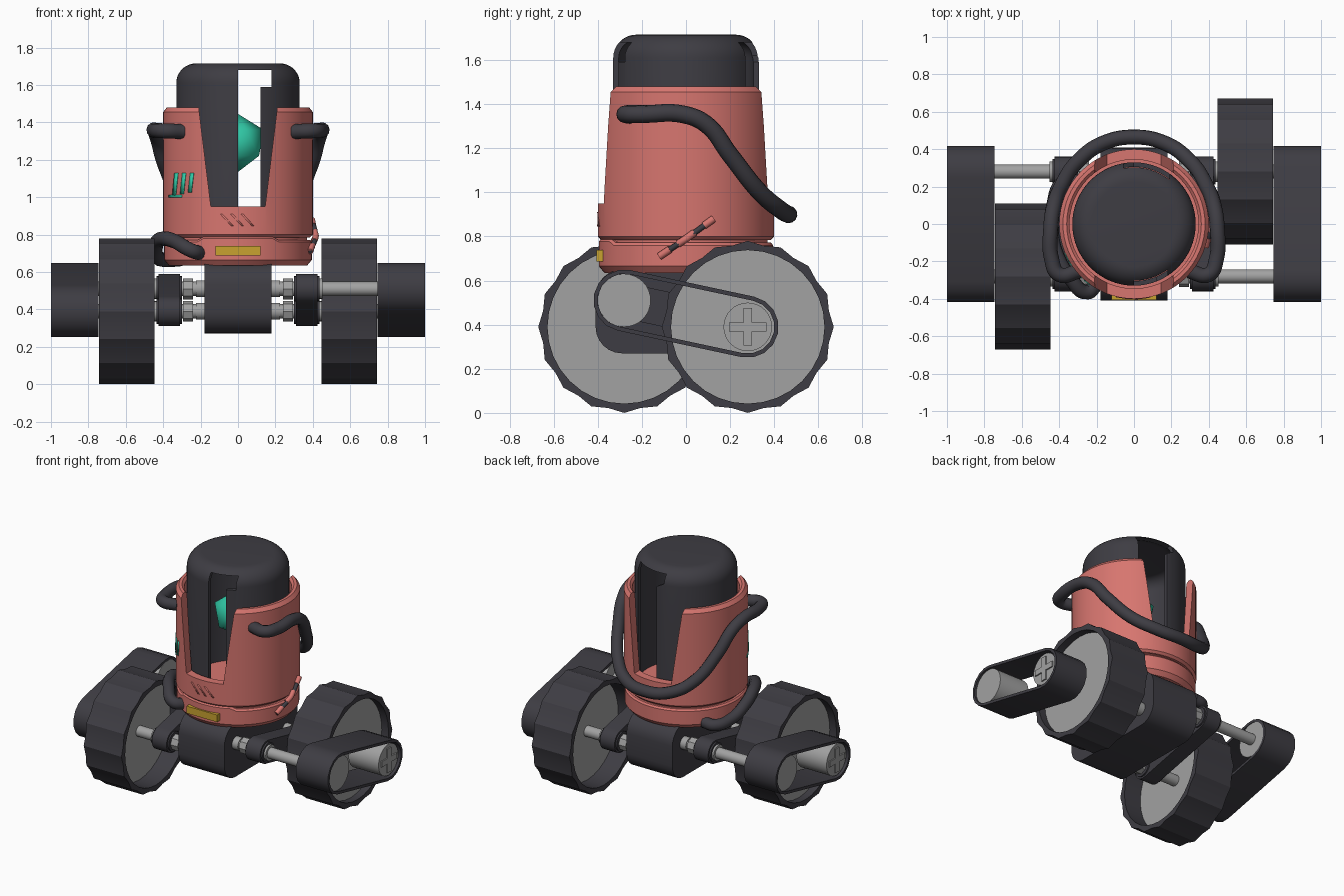
import bpy, bmesh, math
from mathutils import Vector

if "Cube" in bpy.data.objects:
    bpy.data.objects.remove(bpy.data.objects["Cube"])

def mat(name, c):
    m = bpy.data.materials.new(name)
    m.diffuse_color = (*c, 1)
    m.use_nodes = True
    m.node_tree.nodes["Principled BSDF"].inputs["Base Color"].default_value = m.diffuse_color
    return m

RED = mat("coral_red", (0.68, 0.18, 0.16))
DARK = mat("charcoal", (0.048, 0.046, 0.056))
GREY = mat("steel_grey", (0.36, 0.36, 0.36))
GREEN = mat("teal_green", (0.03, 0.58, 0.38))
YELLOW = mat("amber_yellow", (0.58, 0.36, 0.03))

def finish(name, bm, m, angle=32):
    bmesh.ops.recalc_face_normals(bm, faces=bm.faces)
    me = bpy.data.meshes.new(name)
    bm.to_mesh(me)
    bm.free()
    ob = bpy.data.objects.new(name, me)
    bpy.context.collection.objects.link(ob)
    me.materials.append(m)
    smooth(ob, angle)
    return ob

def smooth(ob, angle=32):
    bpy.ops.object.select_all(action='DESELECT')
    ob.select_set(True)
    bpy.context.view_layer.objects.active = ob
    bpy.ops.object.shade_smooth_by_angle(angle=math.radians(angle))

def prism(name, outer, a, b, m, inner=None, place=lambda u, v, w: (w, u, v), angle=32):
    """Extrude a (u, v) profile from w=a to w=b, with an optional matching hole."""
    bm = bmesh.new()
    n = len(outer)
    loops = [[[bm.verts.new(place(u, v, w)) for u, v in prof] for w in (a, b)]
             for prof in ([outer, inner] if inner else [outer])]
    for lo, hi in loops:
        for i in range(n):
            j = (i + 1) % n
            bm.faces.new((lo[i], lo[j], hi[j], hi[i]))
    for k in (0, 1):
        if inner:
            for i in range(n):
                j = (i + 1) % n
                bm.faces.new((loops[0][k][i], loops[0][k][j], loops[1][k][j], loops[1][k][i]))
        else:
            bm.faces.new(loops[0][k])
    return finish(name, bm, m, angle)

def lathe(name, prof, m, closed=True, steps=64):
    bm = bmesh.new()
    vs = [bm.verts.new((r, 0, z)) for r, z in prof]
    es = [bm.edges.new((vs[i], vs[i + 1])) for i in range(len(vs) - 1)]
    if closed:
        es.append(bm.edges.new((vs[-1], vs[0])))
    bmesh.ops.spin(bm, geom=vs + es, cent=(0, 0, 0), axis=(0, 0, 1), angle=math.tau, steps=steps)
    bmesh.ops.remove_doubles(bm, verts=bm.verts, dist=1e-4)
    return finish(name, bm, m)

def cut(ob, cutters):
    for c in cutters:
        md = ob.modifiers.new("cut", 'BOOLEAN')
        md.operation, md.solver, md.object = 'DIFFERENCE', 'EXACT', c
    dg = bpy.context.evaluated_depsgraph_get()
    me = bpy.data.meshes.new_from_object(ob.evaluated_get(dg))
    ob.modifiers.clear()
    ob.data = me
    for c in cutters:
        bpy.data.objects.remove(c)
    smooth(ob)

def along_y(u, v, w):
    return (u, w, v)

def circle(cy, cz, r, n=32):
    return [(cy + r * math.cos(math.tau * i / n), cz + r * math.sin(math.tau * i / n)) for i in range(n)]

def capsule(a, b, r, n=12):
    t = math.atan2(b[1] - a[1], b[0] - a[0])
    out = []
    for c, start in ((a, math.pi / 2), (b, -math.pi / 2)):
        for i in range(n + 1):
            k = t + start + math.pi * i / n
            out.append((c[0] + r * math.cos(k), c[1] + r * math.sin(k)))
    return out

def tube(name, pts, r, m):
    cu = bpy.data.curves.new(name, 'CURVE')
    cu.dimensions, cu.bevel_depth, cu.bevel_resolution = '3D', r, 4
    cu.use_fill_caps, cu.resolution_u = True, 8
    sp = cu.splines.new('BEZIER')
    sp.bezier_points.add(len(pts) - 1)
    for p, co in zip(sp.bezier_points, pts):
        p.co = co
        p.handle_left_type = p.handle_right_type = 'AUTO'
    cu.materials.append(m)
    ob = bpy.data.objects.new(name, cu)
    bpy.context.collection.objects.link(ob)

def patch(name, x0, x1, z0, z1, r, m, lean=0.0, n=6):
    """Thin plate wrapped on the front of the round body."""
    bm = bmesh.new()
    rows = []
    for z, s in ((z0, 0), (z1, lean)):
        xs = [x0 + s + (x1 - x0) * i / n for i in range(n + 1)]
        rows.append([bm.verts.new((x, -math.sqrt(r * r - x * x), z)) for x in xs])
    for i in range(n):
        bm.faces.new((rows[0][i], rows[0][i + 1], rows[1][i + 1], rows[1][i]))
    ob = finish(name, bm, m)
    ob.modifiers.new("thick", 'SOLIDIFY').thickness = 0.006
    ob.modifiers["thick"].offset = 0

# Outer body shell with tapering slots front and back
shell = lathe("body_shell", [(0.385, 0.785), (0.40, 0.80), (0.40, 1.455), (0.38, 1.48),
                             (0.36, 1.48), (0.345, 1.465), (0.345, 0.785)], RED)
cut(shell, [prism("slot_cutter", [(-0.145, 0.95), (0.145, 0.95), (0.225, 1.6), (-0.225, 1.6)],
                  -1, 1, RED, place=along_y)])

# Base ring, its top edge stepped up at the front
base = lathe("body_base", [(0, 0.635), (0.37, 0.635), (0.395, 0.665), (0.395, 0.76), (0.385, 0.772),
                           (0.37, 0.772), (0.37, 0.80), (0, 0.80)], RED, closed=False)
for v in base.data.vertices:
    if 0.75 < v.co.z < 0.78 and v.co.y < 0 and abs(v.co.x) < 0.2:
        v.co.z += 0.018

# Dark hollow inner canister with one-sided windows
arc = [math.radians(a) for a in range(0, 91, 10)]
prof = [(0.33, 0.79)] + [(0.225 + 0.105 * math.cos(a), 1.61 + 0.105 * math.sin(a)) for a in arc]
prof += [(0, 1.715), (0, 1.69)] + [(0.225 + 0.08 * math.cos(a), 1.61 + 0.08 * math.sin(a)) for a in reversed(arc)]
prof += [(0.305, 0.79), (0.33, 0.79)]
dome = lathe("canister", prof, DARK, closed=False)
cut(dome, [prism("front_cutter", [(0, 0.88), (0.12, 0.88), (0.12, 1.59), (0.178, 1.59), (0.178, 1.68), (0, 1.68)],
                 -1, -0.05, DARK, place=along_y),
           prism("back_cutter", [(0, 0.88), (0.19, 0.88), (0.19, 1.68), (-0.055, 1.68), (-0.055, 1.62), (0, 1.59)],
                 0.05, 1, DARK, place=along_y)])

# Green crystal inside
bm = bmesh.new()
bmesh.ops.create_icosphere(bm, subdivisions=1, radius=0.155)
for v in bm.verts:
    v.co += Vector((0, -0.02, 1.29))
finish("crystal_core", bm, GREEN, 60)

# Front details: lamp, vents, paint marks
prism("lamp", [(-0.12, 0.687), (0.12, 0.687), (0.12, 0.738), (-0.12, 0.738)], -0.406, -0.36, YELLOW, place=along_y)
for i in range(3):
    x = -0.035 + i * 0.055
    patch("vent_slash", x, x + 0.012, 0.845, 0.91, 0.4, RED, -0.06, 1)
for i in range(3):
    x = -0.35 + i * 0.042
    patch("paint_stripe", x, x + 0.018, 1.01 + 0.008 * i, 1.13, 0.401, GREEN, 0.012, 1)
patch("paint_bar", -0.37, -0.30, 0.998, 1.012, 0.401, GREEN, 0, 3)

# Hoses
half = [(0.29, -0.25, 1.35), (0.40, -0.27, 1.355), (0.44, -0.19, 1.355), (0.445, -0.02, 1.355),
        (0.43, 0.09, 1.31), (0.39, 0.20, 1.17), (0.30, 0.335, 1.0), (0.17, 0.43, 0.92)]
tube("upper_hose", half + [(0, 0.465, 0.90)] + [(-x, y, z) for x, y, z in reversed(half)], 0.04, DARK)
tube("lower_hose", [(-0.20, -0.32, 0.70), (-0.25, -0.365, 0.715), (-0.34, -0.29, 0.765), (-0.415, -0.16, 0.775),
                    (-0.44, -0.04, 0.735), (-0.43, 0.10, 0.68), (-0.38, 0.22, 0.665), (-0.30, 0.23, 0.67)], 0.039, DARK)
pa, pb, pc = Vector((0.385, -0.12, 0.71)), Vector((0.415, 0, 0.79)), Vector((0.395, 0.125, 0.88))
tube("side_cable", [pa, pb, pc], 0.013, DARK)
for a, b in ((-1, -0.6), (-0.3, 0.3), (0.65, 1)):
    at = lambda t: pb.lerp(pa, -t) if t < 0 else pb.lerp(pc, t)
    tube("cable_sleeve", [at(a), at((a + b) / 2), at(b)], 0.017, RED)

# Chassis block under the body
chassis = []
for cy, cz, r, s in ((0.29, 0.53, 0.12, 0), (-0.29, 0.53, 0.12, 90), (-0.29, 0.39, 0.12, 180), (0.29, 0.39, 0.12, 270)):
    chassis += [(cy + r * math.cos(math.radians(s + k)), cz + r * math.sin(math.radians(s + k))) for k in range(0, 91, 15)]
prism("chassis", chassis, -0.18, 0.18, DARK)

# Drive sides: the left one is the right one turned half round
P, W = (-0.28, 0.51), (0.28, 0.39)   # pulley and wheel centres
TEETH = 32
tyre = [(W[0] + (0.39, 0.375)[i % 2] * math.cos(math.tau * i / TEETH),
         W[1] + (0.39, 0.375)[i % 2] * math.sin(math.tau * i / TEETH)) for i in range(TEETH)]
for s, side in ((1, "right"), (-1, "left")):
    turn = lambda u, v, w, s=s: (s * w, s * u, v)
    part = lambda nm, o, a, b, m, inner=None, ang=32: prism(f"{side}_{nm}", o, a, b, m, inner, turn, ang)
    part("tyre", tyre, 0.447, 0.743, DARK, circle(*W, 0.348, TEETH), 15)
    part("wheel_disc", circle(*W, 0.35), 0.58, 0.69, GREY)
    part("drive_belt", capsule(P, W, 0.14, 8), 0.747, 1.0, DARK, capsule(P, W, 0.121, 8))
    part("pulley", circle(*P, 0.12), 0.75, 0.985, GREY)
    part("axle_cap", circle(*W, 0.11), 0.75, 0.985, GREY)
    for dy, dz in ((0.085, 0.02), (0.02, 0.085)):
        part("cap_cross", [(W[0] + i * dy, W[1] + j * dz) for i, j in ((-1, -1), (1, -1), (1, 1), (-1, 1))],
             0.98, 0.994, GREY)
    part("link_arm", capsule(P, W, 0.08), 0.31, 0.425, DARK)
    for nm, c in (("pulley", P), ("wheel", W)):
        part(f"{nm}_shaft", circle(*c, 0.038, 20), 0.17, 0.76, GREY)
        part(f"{nm}_collar", circle(*c, 0.045, 16), 0.18, 0.225, GREY)
        part(f"{nm}_nut", circle(*c, 0.056, 8), 0.24, 0.295, GREY)
        part(f"{nm}_boss", circle(*c, 0.068, 20), 0.30, 0.437, DARK)
        part(f"{nm}_washer", circle(*c, 0.055, 16), 0.42, 0.452, GREY)
